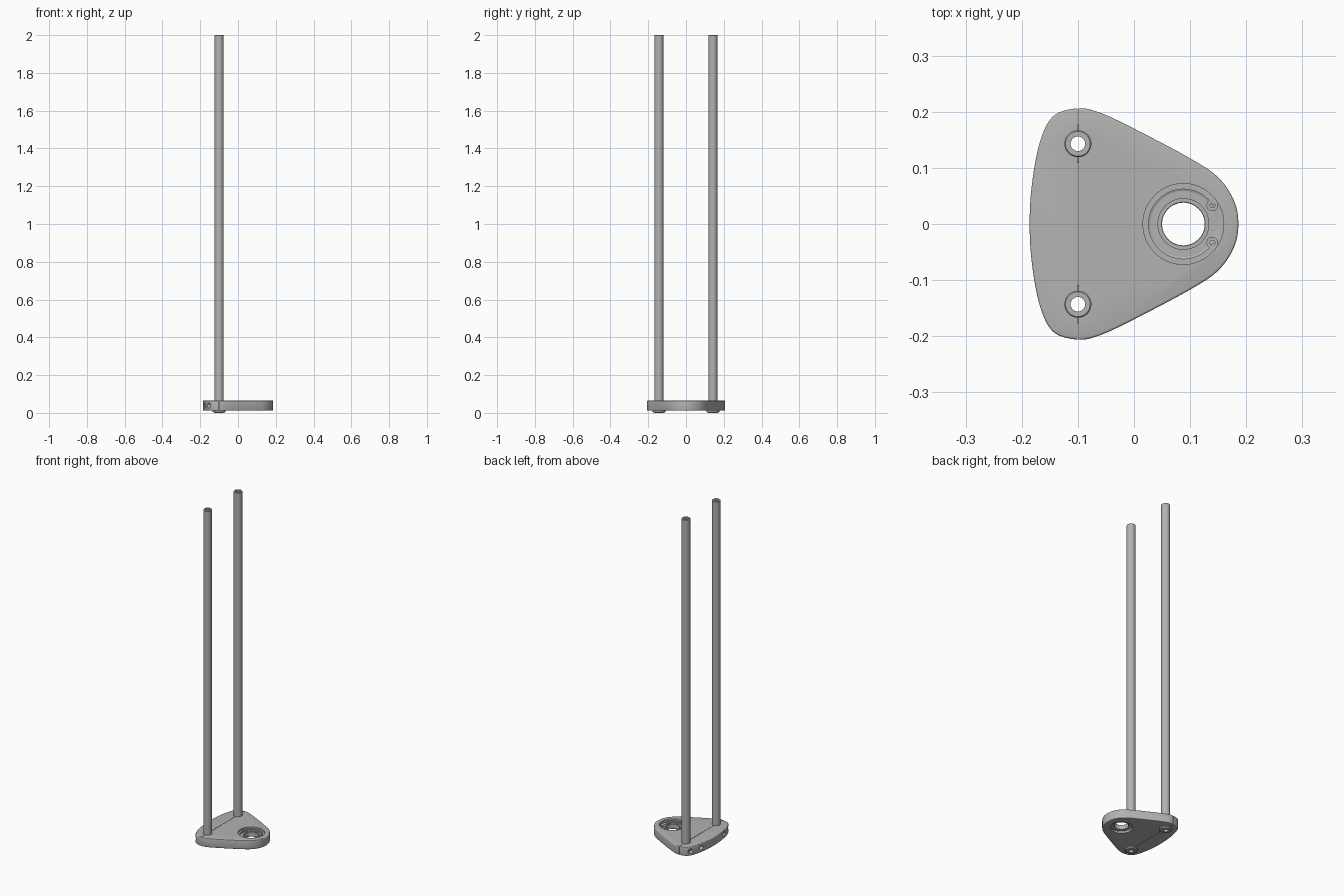
import bpy, bmesh, math
from mathutils import Matrix, Vector

if "Cube" in bpy.data.objects:
    bpy.data.objects.remove(bpy.data.objects["Cube"])

steel = bpy.data.materials.new("grey_steel")
steel.use_nodes = True
COLOR = (0.45, 0.45, 0.45, 1)
steel.diffuse_color = COLOR
steel.node_tree.nodes["Principled BSDF"].inputs["Base Color"].default_value = COLOR

ROD_X, ROD_Y, ROD_R, BORE_R = -0.1, 0.143, 0.024, 0.013
HUB = (0.088, 0)
BOTTOM, TOP = 0.012, 0.065


def finish(name, bm):
    bmesh.ops.recalc_face_normals(bm, faces=bm.faces)
    mesh = bpy.data.meshes.new(name)
    bm.to_mesh(mesh)
    bm.free()
    mesh.materials.append(steel)
    obj = bpy.data.objects.new(name, mesh)
    bpy.context.collection.objects.link(obj)
    return obj


def smooth(obj, angle=35):
    bpy.ops.object.select_all(action='DESELECT')
    obj.select_set(True)
    bpy.context.view_layer.objects.active = obj
    bpy.ops.object.shade_smooth_by_angle(angle=math.radians(angle))


def lathe(name, profile, at, start=0, sweep=360, steps=64):
    """Revolve a closed (radius, z) profile about a vertical axis."""
    bm = bmesh.new()
    full = sweep == 360
    rings = []
    for i in range(steps if full else steps + 1):
        a = math.radians(start + sweep * i / steps)
        rings.append([bm.verts.new((at[0] + r * math.cos(a), at[1] + r * math.sin(a), z))
                      for r, z in profile])
    n = len(profile)
    for i in range(steps):
        a, b = rings[i], rings[(i + 1) % len(rings)]
        for j in range(n):
            k = (j + 1) % n
            bm.faces.new((a[j], b[j], b[k], a[k]))
    if not full:
        bm.faces.new(rings[0])
        bm.faces.new(rings[-1])
    return finish(name, bm)


def cylinder(name, radius, start, end, sides=40):
    start, end = Vector(start), Vector(end)
    axis = end - start
    turn = axis.to_track_quat('Z', 'Y').to_matrix().to_4x4()
    bm = bmesh.new()
    bmesh.ops.create_cone(bm, cap_ends=True, segments=sides, radius1=radius, radius2=radius,
                          depth=axis.length, matrix=Matrix.Translation((start + end) / 2) @ turn)
    return finish(name, bm)


def box(name, low, high):
    low, high = Vector(low), Vector(high)
    bm = bmesh.new()
    bmesh.ops.create_cube(bm, size=1, matrix=Matrix.Translation((low + high) / 2)
                          @ Matrix.Diagonal((*(high - low), 1)))
    return finish(name, bm)


def cut(obj, cutters):
    bpy.context.view_layer.objects.active = obj
    for c in cutters:
        mod = obj.modifiers.new("cut", 'BOOLEAN')
        mod.operation, mod.solver, mod.object = 'DIFFERENCE', 'EXACT', c
        bpy.ops.object.modifier_apply(modifier=mod.name)
    for c in cutters:
        bpy.data.objects.remove(c)


def closed_spline(points, steps=8):
    """Smooth closed outline through the given points."""
    out, n = [], len(points)
    for i in range(n):
        p0, p1, p2, p3 = (Vector(points[(i + k) % n]) for k in (-1, 0, 1, 2))
        for s in range(steps):
            t = s / steps
            out.append(p1 + 0.5 * t * ((p2 - p0) + t * ((2 * p0 - 5 * p1 + 4 * p2 - p3)
                       + t * (3 * (p1 - p2) + p3 - p0))))
    return out


# Rounded triangular base plate with softened rims
half = [(-0.182, 0.07), (-0.168, 0.145), (-0.144, 0.192), (-0.1, 0.206), (-0.06, 0.198),
        (0, 0.17), (0.1, 0.117), (0.15, 0.083), (0.178, 0.042)]
outline = [(-0.186, 0)] + half + [(0.186, 0)] + [(x, -y) for x, y in reversed(half)]
bm = bmesh.new()
base = bm.faces.new([bm.verts.new((p.x, p.y, BOTTOM)) for p in closed_spline(outline)])
lift = bmesh.ops.extrude_face_region(bm, geom=[base])["geom"]
bmesh.ops.translate(bm, vec=(0, 0, TOP - BOTTOM),
                    verts=[v for v in lift if isinstance(v, bmesh.types.BMVert)])
rims = [e for e in bm.edges if abs(e.verts[0].co.z - e.verts[1].co.z) < 1e-5]
bmesh.ops.bevel(bm, geom=rims, offset=0.004, segments=3, profile=0.5, affect='EDGES')
plate = finish("base_plate", bm)

# Stepped hub bore, rod bores, clamp bolt counterbores and clamp split
cutters = [cylinder("hub_recess", 0.072, (*HUB, 0.022), (*HUB, 0.1), 64),
           cylinder("hub_bore", 0.06, (*HUB, -0.02), (*HUB, 0.05), 64),
           box("split", (ROD_X - 0.001, -0.3, -0.1), (ROD_X + 0.001, 0.3, 0.2))]
bolt_rows = [side * (ROD_Y + off) for side in (-1, 1) for off in (-0.035, 0.035)]
for side in (-1, 1):
    cutters.append(cylinder("rod_bore", ROD_R - 0.0005, (ROD_X, side * ROD_Y, -0.1),
                            (ROD_X, side * ROD_Y, 0.2), 48))
MID = (BOTTOM + TOP) / 2
for y in bolt_rows:
    cutters.append(cylinder("counterbore", 0.013, (-0.3, y, MID), (-0.128, y, MID)))
cut(plate, cutters)
smooth(plate)

# Socket head clamp bolts
for i, y in enumerate(bolt_rows):
    bolt = cylinder(f"clamp_bolt_{i + 1}", 0.011, (-0.146, y, MID), (-0.125, y, MID), 32)
    cut(bolt, [cylinder("socket", 0.006, (-0.2, y, MID), (-0.136, y, MID), 6)])
    smooth(bolt)

# Hollow upright rods with a tapered foot below the plate
for side, label in ((-1, "front"), (1, "back")):
    at = (ROD_X, side * ROD_Y)
    smooth(lathe(f"{label}_rod", [(BORE_R, 0), (ROD_R, 0), (ROD_R, 1.998), (ROD_R - 0.002, 2),
                                  (BORE_R, 2)], at, steps=48))
    smooth(lathe(f"{label}_rod_foot", [(BORE_R + 0.002, 0.001), (0.028, 0.001), (0.034, 0.006),
                                       (0.034, BOTTOM + 0.002), (BORE_R + 0.002, BOTTOM + 0.002)],
                 at, steps=48))

# Bearing: outer race, recessed shield and inner race
smooth(lathe("bearing_outer_race", [(0.059, 0.022), (0.0725, 0.022), (0.0725, 0.05),
                                    (0.063, 0.05), (0.059, 0.048)], HUB))
smooth(lathe("bearing_shield", [(0.044, 0.025), (0.0605, 0.025), (0.0605, 0.046),
                                (0.044, 0.046)], HUB))
smooth(lathe("bearing_inner_race", [(0.038, 0.023), (0.039, 0.022), (0.046, 0.022),
                                    (0.046, 0.05), (0.039, 0.05), (0.038, 0.049)], HUB))

# Open retaining ring with a pierced ear at each end
GAP = 33
smooth(lathe("retaining_ring", [(0.062, 0.05), (0.0725, 0.05), (0.0725, 0.055), (0.062, 0.055)],
             HUB, GAP, 360 - 2 * GAP))
for side, label in ((-1, "front"), (1, "back")):
    a = side * math.radians(GAP)
    ear = (HUB[0] + 0.0615 * math.cos(a), 0.0615 * math.sin(a))
    smooth(lathe(f"{label}_ring_ear", [(0.0045, 0.05), (0.0105, 0.05), (0.0105, 0.0555),
                                       (0.0045, 0.0555)], ear, steps=24))
